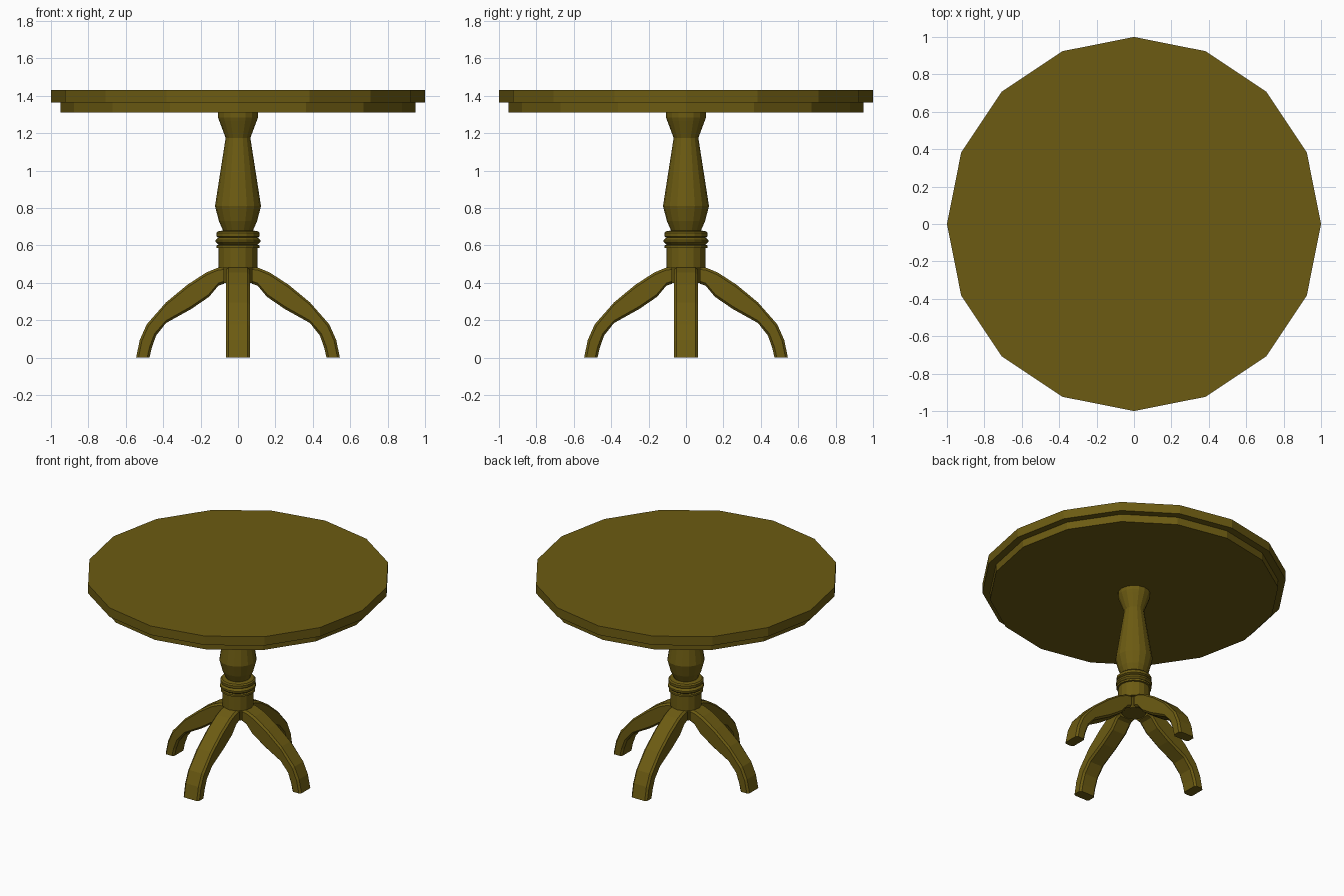
import bpy, bmesh
from math import cos, sin, pi

if "Cube" in bpy.data.objects:
    bpy.data.objects.remove(bpy.data.objects["Cube"])

wood = bpy.data.materials.new("dark_wood")
wood.diffuse_color = (0.15, 0.105, 0.006, 1)
wood.use_nodes = True
wood.node_tree.nodes["Principled BSDF"].inputs["Base Color"].default_value = wood.diffuse_color


def loft(name, rings):
    """Skin a list of equal-length point rings and cap both ends."""
    bm = bmesh.new()
    rows = [[bm.verts.new(p) for p in ring] for ring in rings]
    n = len(rows[0])
    for a, b in zip(rows, rows[1:]):
        for i in range(n):
            j = (i + 1) % n
            bm.faces.new((a[i], a[j], b[j], b[i]))
    bm.faces.new(rows[0])
    bm.faces.new(rows[-1])
    bmesh.ops.recalc_face_normals(bm, faces=bm.faces)
    mesh = bpy.data.meshes.new(name)
    bm.to_mesh(mesh)
    bm.free()
    mesh.materials.append(wood)
    obj = bpy.data.objects.new(name, mesh)
    bpy.context.collection.objects.link(obj)
    return obj


def lathe(name, profile, sides=16):
    """Turn a (radius, height) profile around the z axis."""
    return loft(name, [[(r * cos(2 * pi * i / sides), r * sin(2 * pi * i / sides), z)
                        for i in range(sides)] for r, z in profile])


# Round top with a stepped apron underneath
lathe("table_top", [(0.95, 1.31), (0.95, 1.365), (1.0, 1.365), (1.0, 1.43)])

# Turned pedestal: collar, three rings, vase, flared head
lathe("pedestal", [
    (0.104, 0.48), (0.104, 0.585), (0.115, 0.587), (0.115, 0.6), (0.104, 0.604),
    (0.112, 0.61), (0.119, 0.617), (0.119, 0.629), (0.112, 0.636), (0.104, 0.641),
    (0.116, 0.648), (0.116, 0.666), (0.108, 0.675), (0.08, 0.68),
    (0.102, 0.73), (0.123, 0.81), (0.066, 1.175), (0.1, 1.265),
    (0.107, 1.285), (0.107, 1.312)])

# Small core that the legs meet at
lathe("leg_core", [(0.082, 0.4), (0.082, 0.49)], 8)

# Curved leg: upper and lower edge (distance, height) at each station
stations = [
    ((0.075, 0.485), (0.075, 0.395)), ((0.11, 0.48), (0.105, 0.385)),
    ((0.17, 0.455), (0.155, 0.325)), ((0.27, 0.39), (0.25, 0.26)),
    ((0.385, 0.295), (0.385, 0.185)), ((0.488, 0.178), (0.438, 0.118)),
    ((0.525, 0.095), (0.462, 0.05)), ((0.545, 0.0), (0.473, 0.0))]


def leg_section(top, bottom, angle, half=0.063, c=0.013):
    """Chamfered rectangle spanning the two edge points."""
    dx, dz = bottom[0] - top[0], bottom[1] - top[1]
    t = c / (dx * dx + dz * dz) ** 0.5
    outline = [(half - c, 0), (half, t), (half, 1 - t), (half - c, 1),
               (c - half, 1), (-half, 1 - t), (-half, t), (c - half, 0)]
    ring = []
    for w, f in outline:
        r, z = top[0] + dx * f, top[1] + dz * f
        ring.append((r * cos(angle) - w * sin(angle), r * sin(angle) + w * cos(angle), z))
    return ring


for k, side in enumerate(("right", "back", "left", "front")):
    loft(side + "_leg", [leg_section(a, b, k * pi / 2) for a, b in stations])
